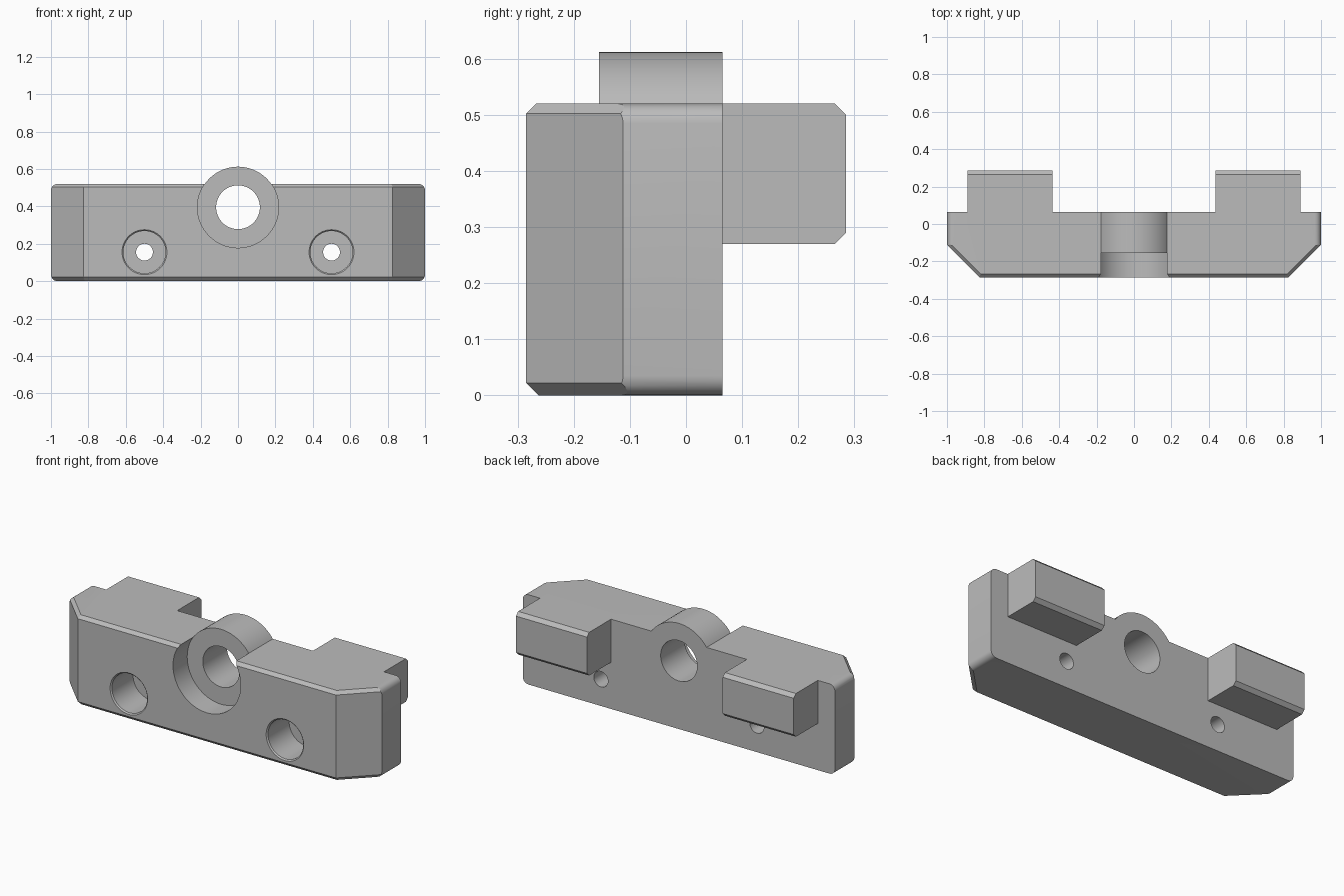
import bpy, bmesh, math
from mathutils import Vector

cube = bpy.data.objects.get("Cube")
if cube:
    bpy.data.objects.remove(cube, do_unlink=True)

grey = bpy.data.materials.new("plain grey")
grey.use_nodes = True
colour = (0.50, 0.50, 0.50, 1)
grey.diffuse_color = colour
grey.node_tree.nodes["Principled BSDF"].inputs["Base Color"].default_value = colour

BACK, FRONT, TOP = 0.065, -0.285, 0.52


def to_object(bm, name):
    bmesh.ops.recalc_face_normals(bm, faces=bm.faces)
    mesh = bpy.data.meshes.new(name)
    bm.to_mesh(mesh)
    bm.free()
    mesh.materials.append(grey)
    obj = bpy.data.objects.new(name, mesh)
    bpy.context.collection.objects.link(obj)
    return obj


def prism(points, offset):
    """Extrude a closed outline by an offset vector."""
    bm = bmesh.new()
    face = bm.faces.new([bm.verts.new(p) for p in points])
    new = bmesh.ops.extrude_face_region(bm, geom=[face])["geom"]
    verts = [v for v in new if isinstance(v, bmesh.types.BMVert)]
    bmesh.ops.translate(bm, verts=verts, vec=offset)
    return bm


def lathe(name, x, z, profile, sides=64):
    """Solid turned about a y-parallel axis from (radius, y) pairs."""
    bm = bmesh.new()
    rings = []
    for r, y in profile:
        angles = [2 * math.pi * i / sides for i in range(sides)]
        rings.append([bm.verts.new((x + r * math.cos(a), y, z + r * math.sin(a)))
                      for a in angles])
    for a, b in zip(rings, rings[1:]):
        for i in range(sides):
            j = (i + 1) % sides
            bm.faces.new((a[i], a[j], b[j], b[i]))
    bm.faces.new(rings[0])
    bm.faces.new(rings[-1])
    return to_object(bm, name)


def combine(target, other, operation):
    mod = target.modifiers.new("combine", "BOOLEAN")
    mod.object, mod.operation, mod.solver = other, operation, "EXACT"
    bpy.context.view_layer.objects.active = target
    bpy.ops.object.modifier_apply(modifier=mod.name)
    bpy.data.objects.remove(other, do_unlink=True)


# Bar with rounded end edges
radius = 0.035
outline = []
for cx, cz, start in ((1, TOP, 0), (-1, TOP, 90), (-1, 0, 180), (1, 0, 270)):
    ox = cx - math.copysign(radius, cx)
    oz = cz - radius if cz else radius
    for step in range(7):
        a = math.radians(start + step * 15)
        outline.append((ox + radius * math.cos(a), FRONT, oz + radius * math.sin(a)))
bm = prism(outline, (0, BACK - FRONT, 0))


def slice_off(point, normal):
    cut = bmesh.ops.bisect_plane(bm, geom=bm.verts[:] + bm.edges[:] + bm.faces[:],
                                 plane_co=point, plane_no=normal, clear_outer=True)
    edges = [e for e in cut["geom_cut"] if isinstance(e, bmesh.types.BMEdge)]
    bmesh.ops.contextual_create(bm, geom=edges)


# Angled front corners, then chamfers along the front rim
facings = [(Vector((0, -1, 0)), Vector((0, FRONT, 0)))]
for side in (-1, 1):
    normal = Vector((side, -1, 0)).normalized()
    corner = Vector((side * 0.827, FRONT, 0))
    slice_off(corner, normal)
    facings.append((normal, corner))
for normal, point in facings:
    for up, z, size in ((1, TOP, 0.018), (-1, 0, 0.022)):
        rim = Vector((point.x, point.y, z - up * size))
        slice_off(rim, normal + Vector((0, 0, up)))
body = to_object(bm, "mounting_bar")

# Rear tabs with chamfered back edges
c = 0.02
low, end = 0.27, 0.285
section = [(0, low), (end - c, low), (end, low + c),
           (end, TOP - c), (end - c, TOP), (0, TOP)]
for x in (-0.89, 0.435):
    tab = prism([(x, y, z) for y, z in section], (0.455, 0, 0))
    combine(body, to_object(tab, "rear_tab"), "UNION")

# Round recess, collar and central bore
axis_z = 0.395
combine(body, lathe("recess_cutter", 0, axis_z, [(0.217, -0.4), (0.217, -0.155)]),
        "DIFFERENCE")
combine(body, lathe("collar", 0, axis_z, [(0.217, -0.155), (0.217, BACK)]), "UNION")
combine(body, lathe("bore_cutter", 0, axis_z, [(0.117, -0.5), (0.117, 0.5)]),
        "DIFFERENCE")

# Counterbored screw holes with a small lead-in
for x in (-0.5, 0.5):
    hole = [(0.13, FRONT - 0.01), (0.12, FRONT), (0.113, FRONT + 0.007),
            (0.113, -0.085), (0.045, -0.085), (0.045, 0.2)]
    combine(body, lathe("screw_hole_cutter", x, 0.155, hole), "DIFFERENCE")

# Smooth the round surfaces, keep the edges crisp
bpy.ops.object.select_all(action="DESELECT")
body.select_set(True)
bpy.context.view_layer.objects.active = body
bpy.ops.object.shade_smooth_by_angle(angle=math.radians(25))
